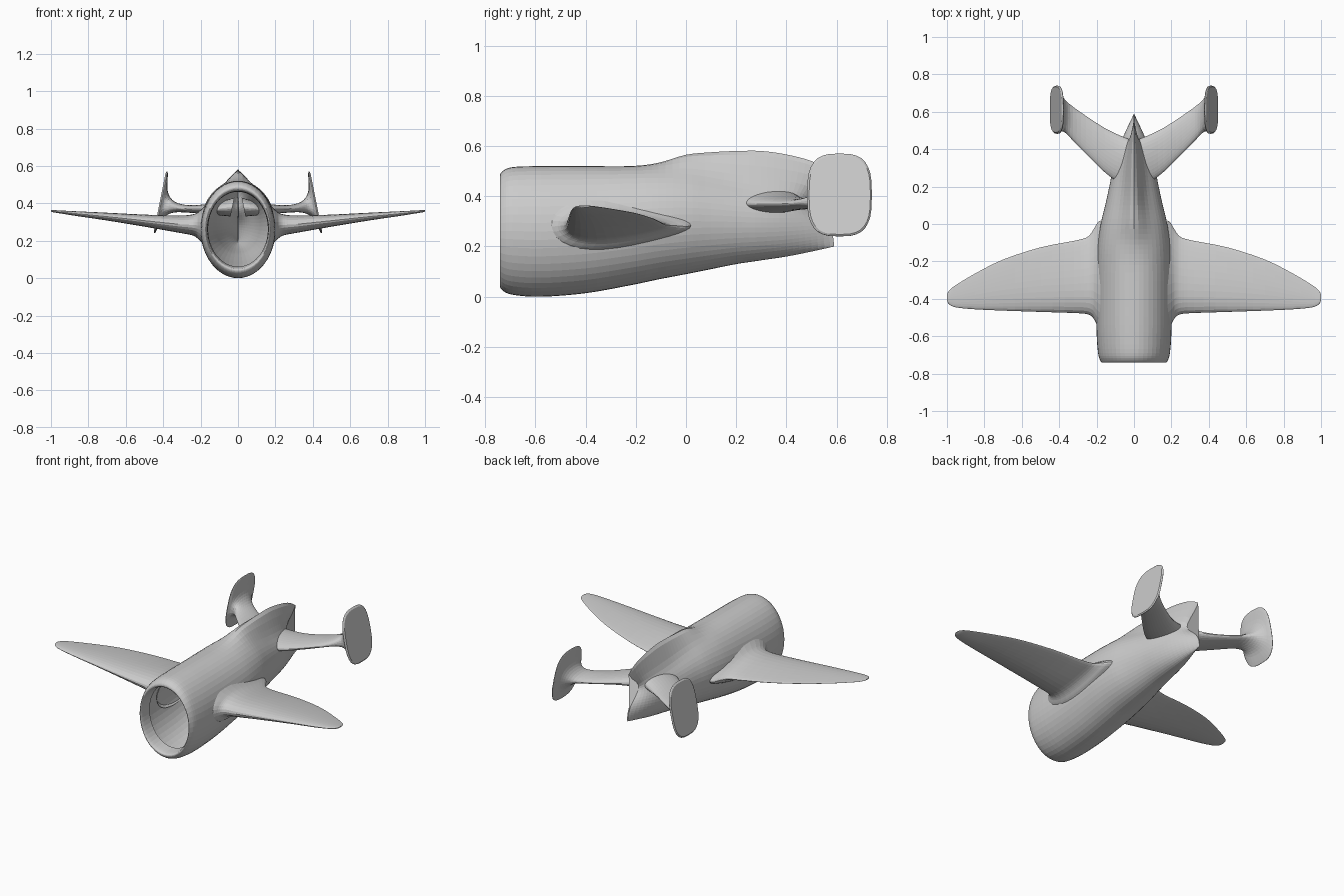
import bpy
from math import sin, cos, pi, exp, copysign

if "Cube" in bpy.data.objects:
    bpy.data.objects.remove(bpy.data.objects["Cube"])


def smooth_rows(rows, n):
    """Catmull-Rom interpolation through the key sections."""
    out = []
    for i in range(len(rows) - 1):
        a, b = rows[max(i - 1, 0)], rows[i]
        c, d = rows[i + 1], rows[min(i + 2, len(rows) - 1)]
        for k in range(n):
            t = k / n
            out.append([0.5 * (2 * q + (r - p) * t + (2 * p - 5 * q + 4 * r - s) * t * t
                               + (3 * q - p - 3 * r + s) * t ** 3)
                        for p, q, r, s in zip(a, b, c, d)])
    return out + [list(rows[-1])]


def loft(name, rings, mirror=False):
    """Skin closed rings, cap the far end, leave the first end open."""
    m = len(rings[0])
    verts = [v for r in rings for v in r]
    faces = [(i * m + j, i * m + (j + 1) % m, (i + 1) * m + (j + 1) % m, (i + 1) * m + j)
             for i in range(len(rings) - 1) for j in range(m)]
    faces.append(tuple((len(rings) - 1) * m + j for j in range(m)))
    me = bpy.data.meshes.new(name)
    me.from_pydata(verts, [], faces)
    ob = bpy.data.objects.new(name, me)
    bpy.context.collection.objects.link(ob)
    if mirror:
        md = ob.modifiers.new("mirror", 'MIRROR')
        md.use_mirror_merge = False
    return ob


def spow(v, p):
    return copysign(abs(v) ** p, v)


# Fuselage: y, body top, bottom, half width, spine height
body = [
    (-.66, .462, .062, .160, 0),
    (-.72, .466, .055, .164, 0),
    (-.74, .480, .045, .171, 0),
    (-.73, .500, .025, .180, 0),
    (-.69, .516, .008, .192, 0),
    (-.58, .520, .000, .200, 0),
    (-.40, .520, .014, .201, 0),
    (-.22, .520, .046, .200, 0),
    (-.11, .519, .069, .194, .014),
    (.00, .510, .090, .178, .055),
    (.10, .490, .110, .154, .085),
    (.20, .465, .130, .132, .115),
    (.30, .445, .145, .112, .135),
    (.40, .430, .160, .085, .136),
    (.50, .415, .180, .048, .125),
    (.59, .395, .200, .004, .100),
]


def body_ring(row, n=48):
    y, top, bot, w, hump = row
    t = min(max((y - .3) / .29, 0), 1) ** 2
    ring = []
    for j in range(n):
        a = -pi + 2 * pi * j / n
        z = (top + bot) / 2 + (top - bot) / 2 * cos(a) + hump * exp(-(a / .36) ** 2)
        # trailing edge notched forward at tailplane height
        yy = y - .11 * t * exp(-((z - .38) / .08) ** 2)
        ring.append((w * sin(a), yy, z))
    return ring


loft("fuselage", [body_ring(r) for r in smooth_rows(body, 4)])


def side_ring(row, n, taper, cant):
    """Section in the y-z plane; power squares it, taper thins the rear."""
    x, y0, y1, z0, z1, power = row
    ring = []
    for j in range(n):
        a = 2 * pi * j / n
        c, s = spow(cos(a), 2 / power), spow(sin(a), 2 / power)
        dz = (z1 - z0) / 2 * s * (1 - taper * c) / (1 + .22 * taper)
        ring.append((x - cant * dz, (y0 + y1) / 2 + (y1 - y0) / 2 * c,
                     (z0 + z1) / 2 + dz))
    return ring


# Wings with flared roots: x, front y, rear y, bottom z, top z, power
wing = [
    (.180, -.560, .020, .180, .385, 2),
    (.200, -.535, .000, .195, .365, 2),
    (.220, -.500, -.035, .215, .350, 2),
    (.250, -.482, -.070, .230, .340, 2),
    (.320, -.476, -.090, .243, .335, 2),
    (.500, -.470, -.125, .275, .340, 2),
    (.700, -.463, -.190, .308, .350, 2),
    (.850, -.456, -.265, .330, .357, 2),
    (.950, -.446, -.325, .346, .362, 2),
    (.988, -.430, -.355, .352, .364, 2),
    (1.00, -.408, -.378, .357, .363, 2),
]
loft("wings", [side_ring(r, 32, .5, 0) for r in smooth_rows(wing, 3)], True)

# Swept tailplane flaring into canted end plates
tail = [
    (.03, .22, .455, .330, .430, 2),
    (.09, .23, .480, .335, .412, 2),
    (.16, .28, .515, .343, .397, 2),
    (.26, .38, .580, .350, .390, 2),
    (.33, .45, .630, .352, .402, 2),
    (.37, .49, .665, .338, .430, 2.2),
    (.394, .495, .700, .310, .475, 2.5),
    (.404, .487, .730, .262, .550, 2.8),
    (.411, .482, .740, .240, .570, 3),
    (.419, .490, .734, .248, .562, 3),
]
loft("tailplane", [side_ring(r, 32, .0, .2) for r in smooth_rows(tail, 3)], True)
